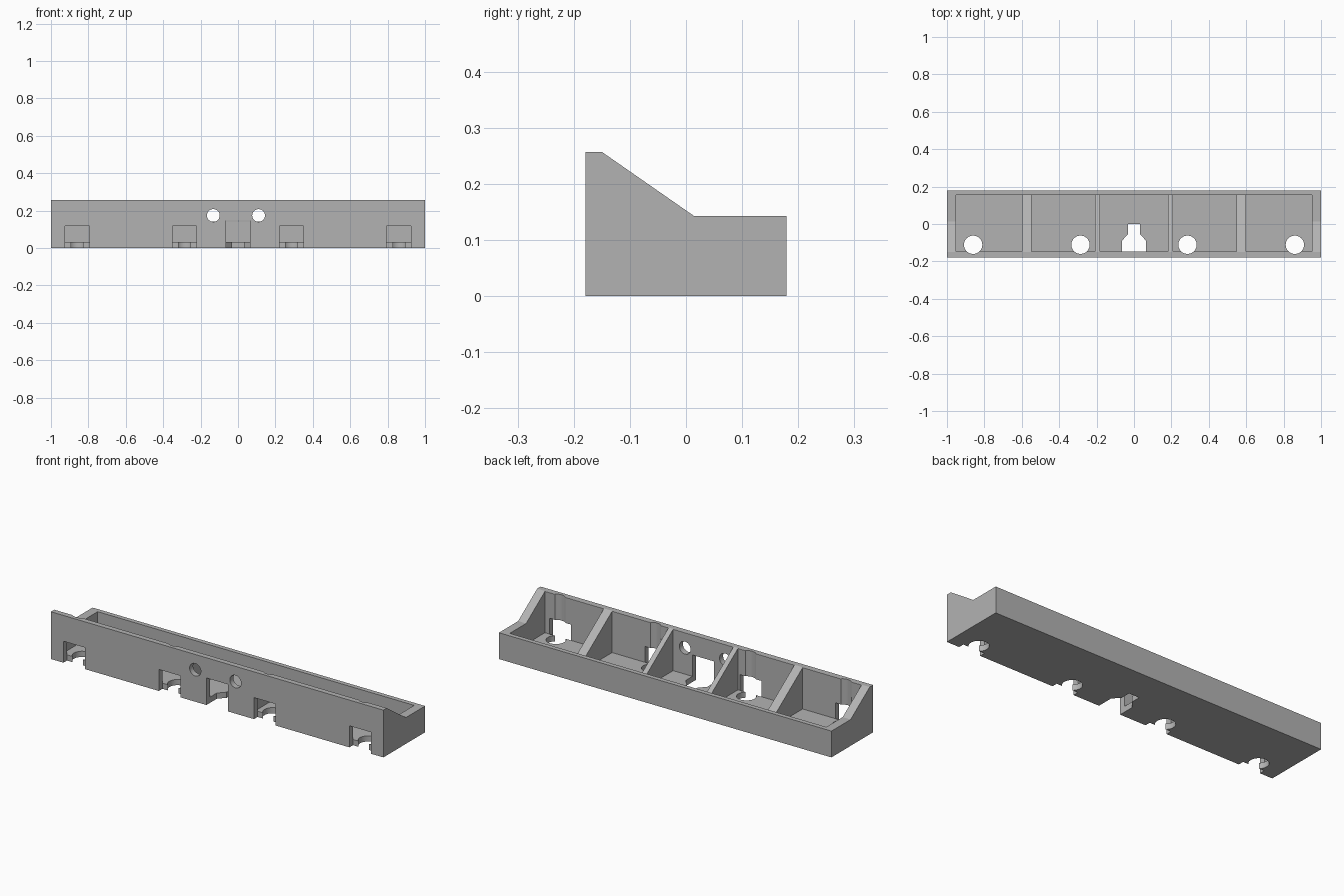
import bpy
import bmesh
from math import pi
from mathutils import Matrix

default = bpy.data.objects.get("Cube")
if default:
    bpy.data.objects.remove(default, do_unlink=True)

grey = bpy.data.materials.new("light grey")
grey.use_nodes = True
colour = (0.45, 0.45, 0.45, 1)
grey.diffuse_color = colour
grey.node_tree.nodes["Principled BSDF"].inputs["Base Color"].default_value = colour


def finish(name, bm):
    bmesh.ops.recalc_face_normals(bm, faces=bm.faces[:])
    mesh = bpy.data.meshes.new(name)
    bm.to_mesh(mesh)
    bm.free()
    mesh.materials.append(grey)
    obj = bpy.data.objects.new(name, mesh)
    bpy.context.scene.collection.objects.link(obj)
    return obj


def prism(name, points, offset):
    """Extrude a flat polygon of 3D points along an offset."""
    bm = bmesh.new()
    face = bm.faces.new([bm.verts.new(p) for p in points])
    made = bmesh.ops.extrude_face_region(bm, geom=[face])
    moved = [v for v in made["geom"] if isinstance(v, bmesh.types.BMVert)]
    bmesh.ops.translate(bm, vec=offset, verts=moved)
    return finish(name, bm)


def side_prism(name, profile, x0, x1):
    return prism(name, [(x0, y, z) for y, z in profile], (x1 - x0, 0, 0))


def box(name, x0, x1, y0, y1, z0, z1):
    return side_prism(name, [(y0, z0), (y1, z0), (y1, z1), (y0, z1)], x0, x1)


def cylinder(name, radius, depth, centre, along_y=False):
    bm = bmesh.new()
    matrix = Matrix.Translation(centre)
    if along_y:
        matrix = matrix @ Matrix.Rotation(pi / 2, 4, "X")
    bmesh.ops.create_cone(bm, cap_ends=True, segments=48, radius1=radius,
                          radius2=radius, depth=depth, matrix=matrix)
    return finish(name, bm)


def cut(target, cutter):
    cutter.hide_render = True
    mod = target.modifiers.new("cut", "BOOLEAN")
    mod.operation = "DIFFERENCE"
    mod.solver = "EXACT"
    mod.object = cutter
    bpy.context.view_layer.objects.active = target
    bpy.ops.object.modifier_apply(modifier=mod.name)
    bpy.data.objects.remove(cutter, do_unlink=True)


FRONT, BACK = -0.179, 0.179
IN_FRONT, IN_BACK = -0.148, 0.154
FLOOR, LOW, HIGH = 0.031, 0.143, 0.257
SLOPE_Y, BEND_Y = -0.15, 0.014

# Tray body with tall front and low back
tray = side_prism("tray", [(FRONT, 0), (BACK, 0), (BACK, LOW), (BEND_Y, LOW),
                           (SLOPE_Y, HIGH), (FRONT, HIGH)], -1, 1)
cut(tray, box("cavity", -0.952, 0.952, IN_FRONT, IN_BACK, FLOOR, 0.5))

# Round wells with notches through the front wall
for x in (-0.86, -0.286, 0.286, 0.86):
    cut(tray, box("notch", x - 0.065, x + 0.065, -0.3, IN_FRONT, -0.1, 0.117))
    cut(tray, cylinder("well", 0.049, 1, (x, -0.111, 0.2)))

# Central notch with tapered floor slot
cut(tray, box("centre_notch", -0.065, 0.065, -0.3, IN_FRONT, -0.1, 0.147))
half = [(0.065, -0.2), (0.065, -0.09), (0.031, -0.053), (0.031, 0.001)]
outline = half + [(-x, y) for x, y in reversed(half)]
cut(tray, prism("floor_slot", [(x, y, -0.1) for x, y in outline], (0, 0, 0.17)))

# Two round holes in the front wall
for x in (-0.132, 0.11):
    cut(tray, cylinder("front_hole", 0.034, 0.12, (x, -0.17, 0.174), True))

# Sloping dividers
drop = (HIGH - LOW) / (BEND_Y - SLOPE_Y)
y0, y1 = SLOPE_Y, IN_BACK + 0.004
profile = [(y0, FLOOR - 0.004), (y1, FLOOR - 0.004),
           (y1, HIGH - drop * (y1 - SLOPE_Y)), (y0, HIGH)]
for side, label in ((-1, "right"), (1, "left")):
    for kind, a, b in (("inner", 0.181, 0.209), ("outer", 0.548, 0.598)):
        x0, x1 = sorted((side * a, side * b))
        side_prism(f"{label}_{kind}_divider", profile, x0, x1)

# Smooth the round walls and keep corners sharp
bpy.ops.object.select_all(action="DESELECT")
tray.select_set(True)
bpy.context.view_layer.objects.active = tray
bpy.ops.object.shade_smooth_by_angle(angle=pi / 7)
